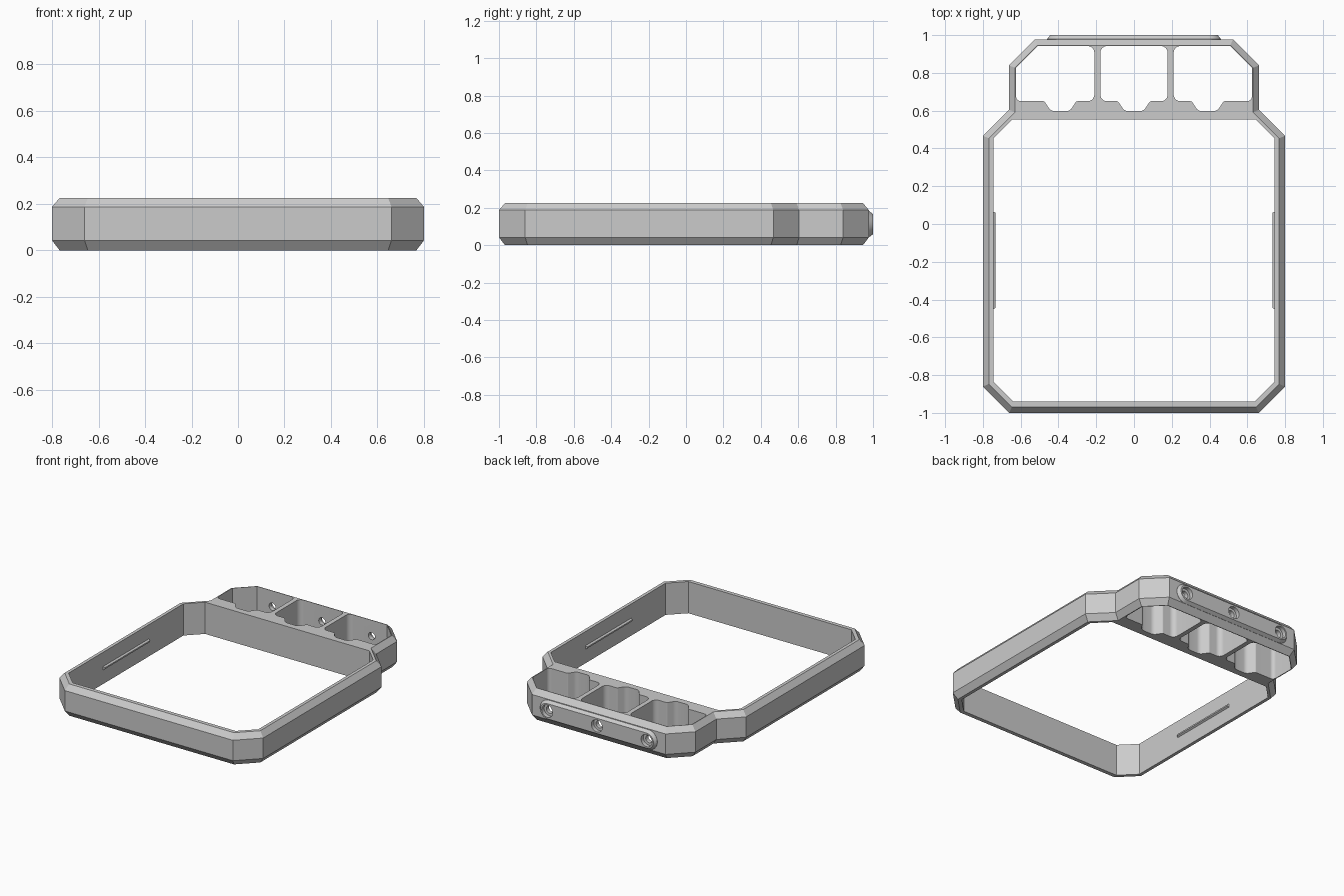
import bpy, bmesh, math
from mathutils import Vector

if "Cube" in bpy.data.objects:
    bpy.data.objects.remove(bpy.data.objects["Cube"])

H = 0.225          # frame height
ZM = H / 2         # mid height
HOLES = (-0.39, 0.0, 0.39)


def loft(name, rings):
    """Closed solid skinned through equal-length rings of 3D points."""
    bm = bmesh.new()
    vs = [[bm.verts.new(p) for p in r] for r in rings]
    n = len(vs[0])
    for a, b in zip(vs, vs[1:]):
        for i in range(n):
            j = (i + 1) % n
            bm.faces.new((a[i], a[j], b[j], b[i]))
    bm.faces.new(vs[0][::-1])
    bm.faces.new(vs[-1])
    bm.normal_update()
    if bm.calc_volume(signed=True) < 0:      # keep normals outward
        bmesh.ops.reverse_faces(bm, faces=bm.faces[:])
    me = bpy.data.meshes.new(name)
    bm.to_mesh(me)
    bm.free()
    ob = bpy.data.objects.new(name, me)
    bpy.context.collection.objects.link(ob)
    return ob


def inset(pts, d):
    """Mitred inward offset of a counter-clockwise outline."""
    out = []
    for i, p in enumerate(pts):
        p = Vector(p)
        e1 = (p - Vector(pts[i - 1])).normalized()
        e2 = (Vector(pts[(i + 1) % len(pts)]) - p).normalized()
        n1, n2 = Vector((-e1.y, e1.x)), Vector((-e2.y, e2.x))
        out.append(p + (n1 + n2) * d / (1 + n1.dot(n2)))
    return out


def fillet(corners, steps=6):
    """Outline from (x, y, radius) corners, each rounded by an arc."""
    out = []
    for i, (x, y, r) in enumerate(corners):
        p = Vector((x, y))
        if r == 0:
            out.append(p)
            continue
        a = (Vector(corners[i - 1][:2]) - p).normalized()
        b = (Vector(corners[(i + 1) % len(corners)][:2]) - p).normalized()
        half = a.angle(b) / 2
        c = p + (a + b).normalized() * r / math.sin(half)
        s, e = p + a * r / math.tan(half) - c, p + b * r / math.tan(half) - c
        out += [c + s.lerp(e, k / steps).normalized() * r for k in range(steps + 1)]
    return out


def at_z(pts, z):
    return [(p[0], p[1], z) for p in pts]


def mirrored(half):
    """Full outline from its right half, listed front to back."""
    return half + [(-x, y) for x, y in reversed(half)]


def boolean(target, tool, op):
    m = target.modifiers.new(op, 'BOOLEAN')
    m.operation, m.object, m.solver = op, tool, 'EXACT'
    bpy.context.view_layer.update()
    bpy.context.view_layer.objects.active = target
    bpy.ops.object.modifier_apply(modifier=m.name)
    bpy.data.objects.remove(tool)


# Chamfered outer body
outer = mirrored([(0.66, -1.0), (0.80, -0.86), (0.80, 0.467), (0.662, 0.605),
                  (0.662, 0.84), (0.524, 0.978)])
small = inset(outer, 0.032)
frame = loft("frame", [at_z(small, 0), at_z(outer, 0.042),
                       at_z(outer, H - 0.038), at_z(small, H)])


# Raised pad with round ends on the back face
def stadium(half_len, r, y, n=16):
    pts = []
    for side in (1, -1):
        for k in range(n + 1):
            a = -math.pi / 2 + math.pi * k / n
            pts.append((side * (half_len + r * math.cos(a)), y, ZM + side * r * math.sin(a)))
    return pts


pad = loft("pad", [stadium(0.39, 0.07, 0.96), stadium(0.39, 0.07, 0.979),
                   stadium(0.39, 0.054, 1.0)])
boolean(frame, pad, 'UNION')

# Main opening
opening = mirrored([(0.64, -0.94), (0.745, -0.835), (0.745, 0.452), (0.645, 0.552)])
boolean(frame, loft("opening_cutter", [at_z(opening, -0.1), at_z(opening, 0.4)]), 'DIFFERENCE')


# Three pockets, each with a rounded recess in its front wall
def recess(cx):
    return [(cx - 0.085, 0.65, 0.012), (cx - 0.05, 0.597, 0.04),
            (cx + 0.05, 0.597, 0.04), (cx + 0.085, 0.65, 0.012)]


R = 0.035
middle = [(-0.178, 0.65, R)] + recess(0) + [(0.178, 0.65, R), (0.178, 0.942, R), (-0.178, 0.942, R)]
right = [(0.21, 0.65, R)] + recess(0.39) + [(0.624, 0.65, 0.025), (0.624, 0.828, 0),
                                            (0.51, 0.942, 0), (0.21, 0.942, R)]
left = [(-x, y, r) for x, y, r in reversed(right)]
for corners in (left, middle, right):
    pts = fillet(corners)
    boolean(frame, loft("pocket_cutter", [at_z(pts, -0.1), at_z(pts, 0.4)]), 'DIFFERENCE')

# Counterbored screw holes through the back wall
for x in HOLES:
    def circle(r, y):
        return [(x + r * math.cos(a), y, ZM + r * math.sin(a))
                for a in (math.tau * k / 32 for k in range(32))]
    tool = loft("hole_cutter", [circle(0.026, 0.85), circle(0.026, 0.972),
                                circle(0.043, 0.973), circle(0.043, 1.1)])
    boolean(frame, tool, 'DIFFERENCE')

# Thin snap ridges on the inner side walls
for side, name in ((-1, "left_ridge"), (1, "right_ridge")):
    def rect(x, y0, y1, h):
        return [(side * x, y0, ZM - h), (side * x, y1, ZM - h),
                (side * x, y1, ZM + h), (side * x, y0, ZM + h)]
    loft(name, [rect(0.75, -0.45, 0.065, 0.012), rect(0.745, -0.45, 0.065, 0.012),
                rect(0.733, -0.445, 0.06, 0.005)])

# Smooth the curved walls, keep the chamfers crisp
bpy.ops.object.select_all(action='DESELECT')
frame.select_set(True)
bpy.context.view_layer.objects.active = frame
bpy.ops.object.shade_smooth_by_angle(angle=math.radians(25))
